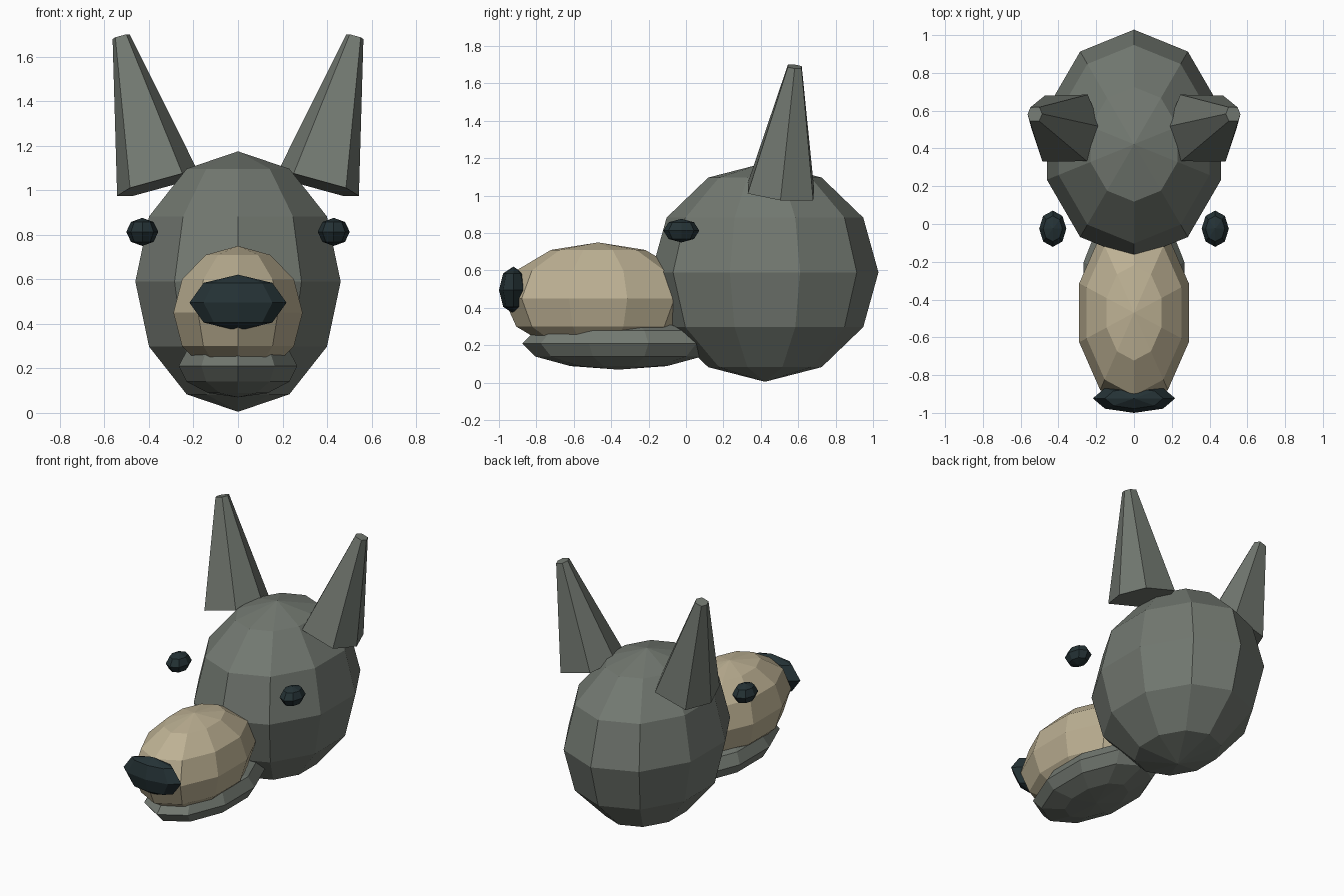
import bpy
import bmesh
from mathutils import Vector, Matrix

if "Cube" in bpy.data.objects:
    bpy.data.objects.remove(bpy.data.objects["Cube"])


def material(name, rgb):
    m = bpy.data.materials.new(name)
    m.diffuse_color = (*rgb, 1)
    m.use_nodes = True
    m.node_tree.nodes["Principled BSDF"].inputs["Base Color"].default_value = m.diffuse_color
    return m


GREY = material("grey fur", (0.17, 0.19, 0.165))
TAN = material("tan muzzle", (0.51, 0.44, 0.295))
DARK = material("dark teal", (0.018, 0.032, 0.036))


def finish(name, bm, mat):
    bmesh.ops.recalc_face_normals(bm, faces=bm.faces[:])
    mesh = bpy.data.meshes.new(name)
    bm.to_mesh(mesh)
    bm.free()
    mesh.materials.append(mat)
    bpy.context.collection.objects.link(bpy.data.objects.new(name, mesh))


def ball(name, center, radii, segments, rings, mat):
    """Low-poly flat-shaded ellipsoid."""
    bm = bmesh.new()
    bmesh.ops.create_uvsphere(
        bm, u_segments=segments, v_segments=rings, radius=1,
        matrix=Matrix.Translation(center) @ Matrix.Diagonal((*radii, 1)))
    finish(name, bm, mat)


def ear(name, side):
    """Six-sided tapered spike on a tilted base, leaning outwards and back."""
    outline = [(0.175, 0.515), (0.25, 0.333), (0.485, 0.33),
               (0.543, 0.505), (0.472, 0.68), (0.245, 0.685)]
    base_center = Vector((0.36, 0.51, 1.025))
    tip_center = Vector((0.525, 0.582, 1.69))
    bm = bmesh.new()
    base, tip = [], []
    for x, y in outline:
        dx, dy = x - base_center.x, y - base_center.y
        offset = Vector((dx, dy, -0.277 * dx - 0.114 * dy))
        for ring, p in ((base, base_center + offset),
                        (tip, tip_center + offset * 0.21)):
            ring.append(bm.verts.new((p.x * side, p.y, p.z)))
    bm.faces.new(base)
    bm.faces.new(tip)
    for i in range(6):
        j = (i + 1) % 6
        bm.faces.new((base[i], base[j], tip[j], tip[i]))
    finish(name, bm, GREY)


# Skull, muzzle, jaw and nose
ball("head", (0, 0.422, 0.59), (0.485, 0.607, 0.585), 10, 6, GREY)
ball("muzzle", (0, -0.47, 0.45), (0.305, 0.505, 0.30), 10, 6, TAN)
ball("lower_jaw", (0, -0.36, 0.21), (0.28, 0.515, 0.14), 10, 6, GREY)
ball("nose", (0, -0.923, 0.495), (0.218, 0.077, 0.126), 8, 4, DARK)

# Eyes and ears on both sides
for side, label in ((-1, "left"), (1, "right")):
    ball(label + "_eye", (side * 0.43, -0.025, 0.813),
         (0.072, 0.096, 0.063), 8, 4, DARK)
    ear(label + "_ear", side)
